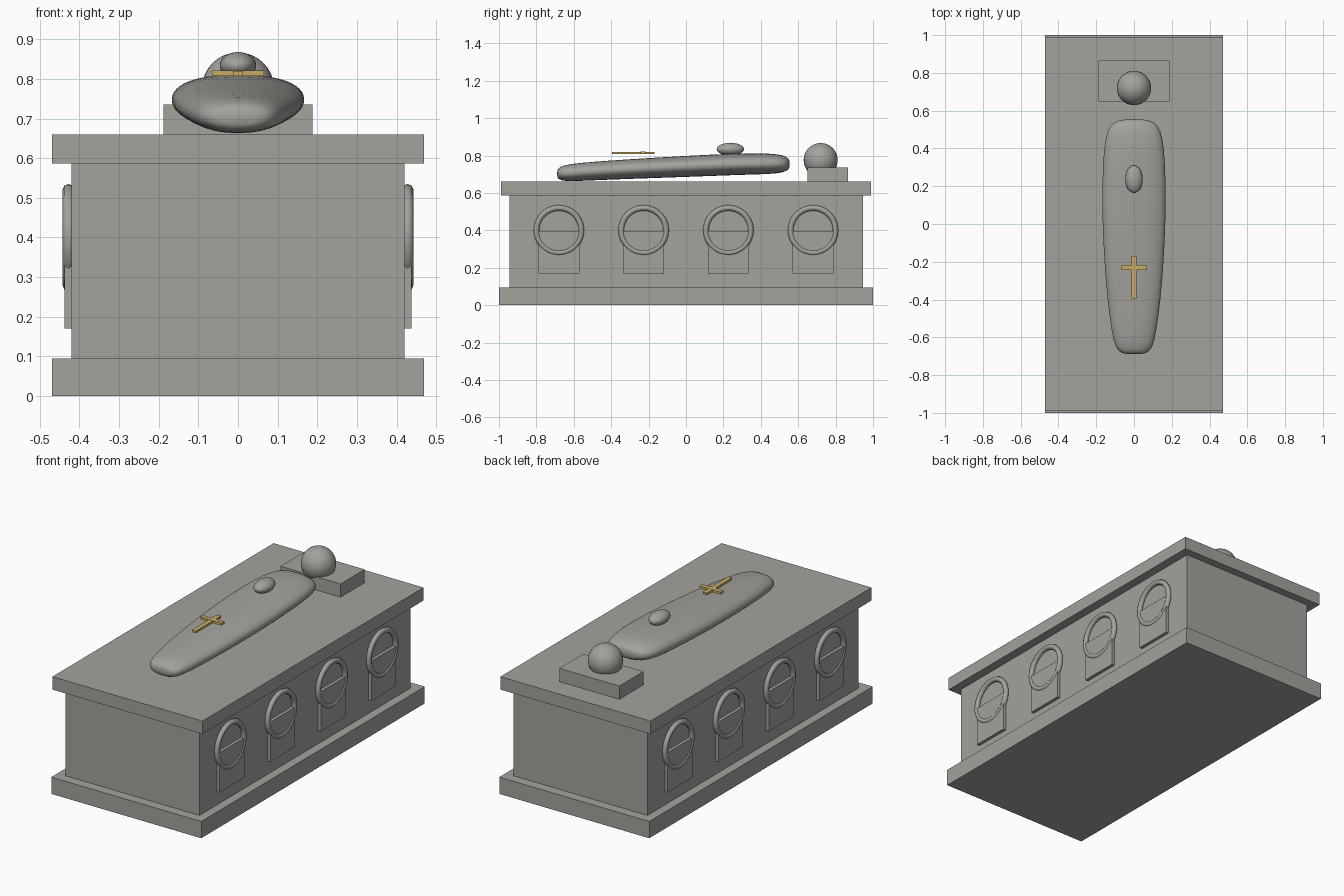
import bpy, bmesh, math

cube = bpy.data.objects.get("Cube")
if cube:
    bpy.data.objects.remove(cube, do_unlink=True)


def material(name, rgb):
    m = bpy.data.materials.new(name)
    m.use_nodes = True
    m.diffuse_color = (*rgb, 1)
    m.node_tree.nodes["Principled BSDF"].inputs["Base Color"].default_value = (*rgb, 1)
    return m


stone = material("grey_stone", (0.37, 0.36, 0.335))
gold = material("gold", (0.56, 0.41, 0.13))


def add(name, bm, mat, smooth=False):
    bmesh.ops.recalc_face_normals(bm, faces=bm.faces)
    mesh = bpy.data.meshes.new(name)
    for f in bm.faces:
        f.smooth = smooth
    bm.to_mesh(mesh)
    bm.free()
    mesh.materials.append(mat)
    ob = bpy.data.objects.new(name, mesh)
    bpy.context.collection.objects.link(ob)
    return ob


def shape(bm, verts, centre, size):
    bmesh.ops.scale(bm, vec=size, verts=verts)
    bmesh.ops.translate(bm, vec=centre, verts=verts)


def box(name, centre, size, mat=stone):
    bm = bmesh.new()
    shape(bm, bmesh.ops.create_cube(bm, size=1)["verts"], centre, size)
    return add(name, bm, mat)


def ball(name, centre, radii):
    bm = bmesh.new()
    v = bmesh.ops.create_uvsphere(bm, u_segments=32, v_segments=16, radius=1)["verts"]
    shape(bm, v, centre, radii)
    return add(name, bm, stone, True)


def loft(bm, rings, closed):
    """Bridge rings of points, joining the last to the first or capping the ends."""
    rows = [[bm.verts.new(p) for p in ring] for ring in rings]
    n = len(rows[0])
    for i in range(len(rows) if closed else len(rows) - 1):
        a, b = rows[i], rows[(i + 1) % len(rows)]
        for j in range(n):
            k = (j + 1) % n
            bm.faces.new((a[j], a[k], b[k], b[j]))
    if not closed:
        bm.faces.new(rows[0])
        bm.faces.new(rows[-1])


def ring(name, centre, major, minor, steps=40, sides=8):
    cx, cy, cz = centre
    rings = []
    for i in range(steps):
        a = math.tau * i / steps
        row = []
        for j in range(sides):
            b = math.tau * j / sides
            r = major + minor * math.cos(b)
            row.append((cx + minor * math.sin(b), cy + r * math.cos(a), cz + r * math.sin(a)))
        rings.append(row)
    bm = bmesh.new()
    loft(bm, rings, True)
    return add(name, bm, stone, True)


# Stone chest: plinth, body and lid
box("plinth", (0, 0, 0.0475), (0.94, 2, 0.095))
box("chest", (0, 0, 0.341), (0.84, 1.89, 0.492))
box("lid", (0, 0, 0.6235), (0.94, 1.98, 0.073))

# Niches along both long sides
for side, label in ((1, "left"), (-1, "right")):
    for i in range(4):
        y = (i - 1.5) * 0.453
        box(f"{label}_niche_panel_{i + 1}", (side * 0.424, y, 0.283), (0.028, 0.22, 0.225))
        ring(f"{label}_niche_ring_{i + 1}", (side * 0.428, y, 0.4), 0.12, 0.015)

# Reclining figure: pillow, head, lofted body and folded hands
box("pillow", (0, 0.757, 0.697), (0.376, 0.216, 0.076))
ball("head", (0, 0.72, 0.776), (0.091, 0.091, 0.091))

# Body sections: y, half width, centre height, half height
sections = [
    (-0.69, 0.05, 0.703, 0.02), (-0.675, 0.085, 0.704, 0.036),
    (-0.63, 0.108, 0.708, 0.047), (-0.5, 0.13, 0.717, 0.05),
    (-0.3, 0.152, 0.728, 0.053), (0, 0.17, 0.742, 0.057),
    (0.25, 0.169, 0.753, 0.058), (0.4, 0.161, 0.756, 0.057),
    (0.5, 0.143, 0.756, 0.052), (0.54, 0.11, 0.755, 0.038),
    (0.555, 0.06, 0.754, 0.02),
]


def power(v):
    return math.copysign(abs(v) ** 0.9, v)


rows = []
for y, w, z, h in sections:
    angles = [math.tau * i / 24 for i in range(24)]
    rows.append([(w * power(math.cos(a)), y, z + h * power(math.sin(a))) for a in angles])
bm = bmesh.new()
loft(bm, rows, False)
body = add("body", bm, stone, True)
body.modifiers.new("soften", "SUBSURF").levels = 1
body.modifiers["soften"].render_levels = 1

ball("hands", (0, 0.237, 0.834), (0.046, 0.073, 0.034))

# Gold cross above the legs
box("cross_upright", (0, -0.282, 0.814), (0.026, 0.226, 0.012), gold)
box("cross_bar", (0, -0.23, 0.814), (0.132, 0.026, 0.014), gold)
